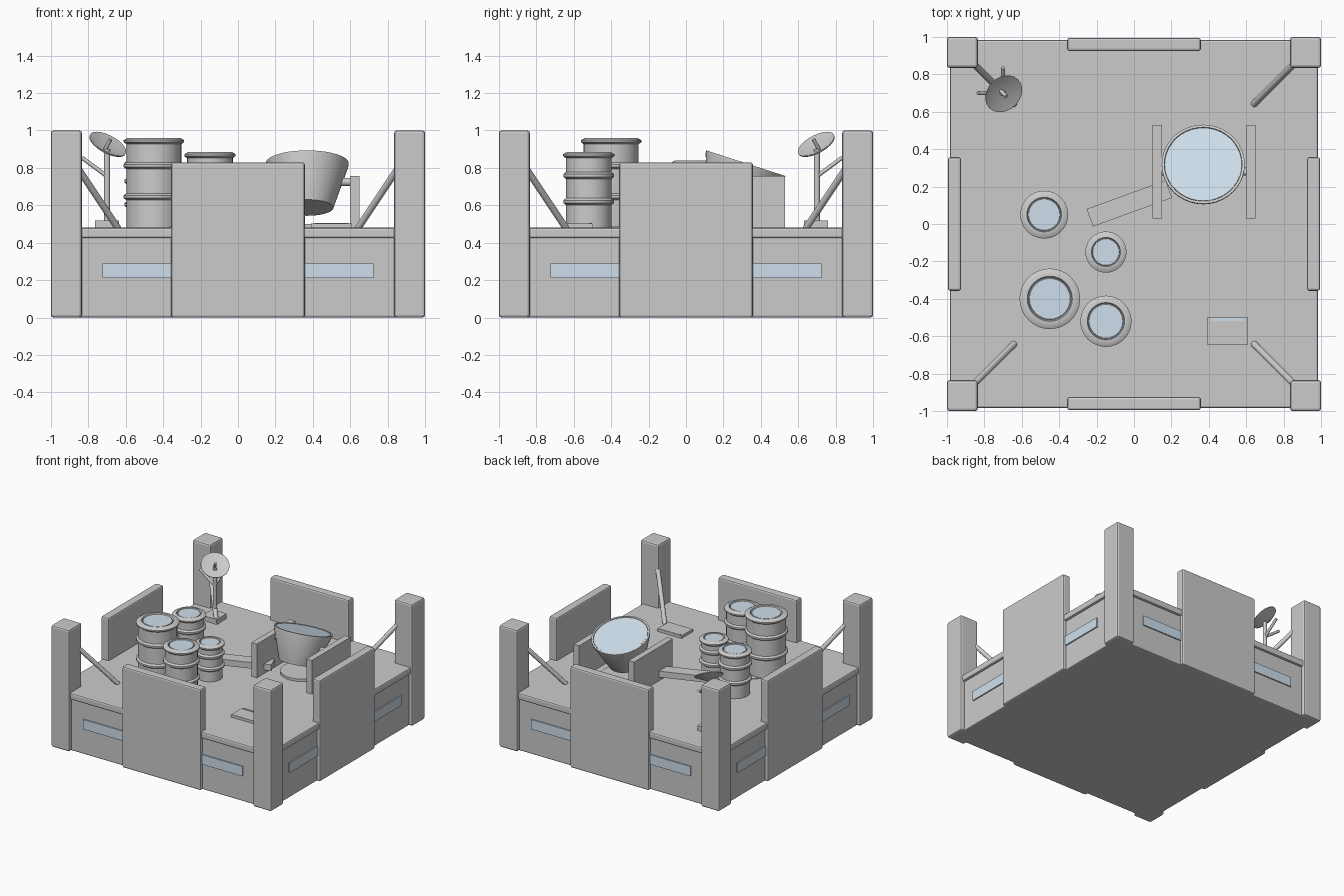
import bpy, bmesh, math
from mathutils import Vector, Matrix

if "Cube" in bpy.data.objects:
    bpy.data.objects.remove(bpy.data.objects["Cube"])

glass = bpy.data.materials.new("pale_blue")
glass.diffuse_color = (0.62, 0.74, 0.84, 1)
glass.use_nodes = True
glass.node_tree.nodes["Principled BSDF"].inputs["Base Color"].default_value = glass.diffuse_color


def finish(name, bm, mat=None, smooth=False, matrix=None):
    bmesh.ops.recalc_face_normals(bm, faces=bm.faces[:])
    me = bpy.data.meshes.new(name)
    bm.to_mesh(me)
    bm.free()
    ob = bpy.data.objects.new(name, me)
    bpy.context.collection.objects.link(ob)
    if matrix:
        ob.matrix_world = matrix
    if mat:
        me.materials.append(mat)
    if smooth:
        bpy.ops.object.select_all(action='DESELECT')
        ob.select_set(True)
        bpy.context.view_layer.objects.active = ob
        bpy.ops.object.shade_smooth_by_angle(angle=math.radians(35))
    return ob


def box(name, lo, hi, bevel=0, mat=None, matrix=None):
    lo, hi = Vector(lo), Vector(hi)
    bm = bmesh.new()
    bmesh.ops.create_cube(bm, size=1)
    for v in bm.verts:
        v.co = (lo + hi) / 2 + v.co * (hi - lo)
    ob = finish(name, bm, mat, matrix=matrix)
    if bevel:
        m = ob.modifiers.new("bevel", 'BEVEL')
        m.width, m.segments = bevel, 2
    return ob


def lathe(name, profile, matrix, segs=32, mat=None):
    """Revolve (radius, height) points around local z."""
    bm = bmesh.new()
    vs = [bm.verts.new((r, 0, z)) for r, z in profile]
    es = [bm.edges.new(p) for p in zip(vs, vs[1:])]
    bmesh.ops.spin(bm, geom=vs + es, axis=(0, 0, 1), cent=(0, 0, 0),
                   angle=2 * math.pi, steps=segs)
    bmesh.ops.remove_doubles(bm, verts=bm.verts[:], dist=1e-5)
    return finish(name, bm, mat, True, matrix)


def aim(pos, direction):
    q = Vector(direction).to_track_quat('Z', 'Y')
    return Matrix.Translation(pos) @ q.to_matrix().to_4x4()


def rod(name, a, b, r, segs=12):
    d = Vector(b) - Vector(a)
    return lathe(name, [(0, 0), (r, 0), (r, d.length), (0, d.length)], aim(a, d), segs)


DECK = 0.48

# Base block and deck slab
box("base_body", (-.968, -.968, 0), (.968, .968, .43), .01)
box("deck_slab", (-.985, -.985, .425), (.985, .985, DECK), .012)

# Wall panels and window strips, one set per side
for i in range(4):
    rot = Matrix.Rotation(i * math.pi / 2, 4, 'Z')
    box("wall_panel", (-.357, -.995, 0), (.357, -.925, .83), .012, matrix=rot)
    for s in (-1, 1):
        xs = sorted((s * .35, s * .725))
        box("window_strip", (xs[0], -.978, .21), (xs[1], -.95, .29), mat=glass, matrix=rot)

# Corner posts with diagonal braces
for sx in (-1, 1):
    for sy in (-1, 1):
        xs, ys = sorted((sx * .835, sx)), sorted((sy * .835, sy))
        box("corner_post", (xs[0], ys[0], 0), (xs[1], ys[1], 1), .014)
        rod("corner_brace", (sx * .64, sy * .64, .475), (sx * .85, sy * .85, .79), .018)


# Hooped tanks with pale lids
def hoop(r, z, w):
    h = .018
    return [(r, z - h), (r + w, z - h * .4), (r + w, z + h * .4), (r, z + h)]


for x, y, r, top in [(-.45, -.40, .147, .96), (-.15, -.52, .122, .885),
                     (-.48, .05, .113, .84), (-.15, -.15, .095, .77)]:
    h = top - DECK
    prof = [(0, 0), (r, 0)]
    for f in (.345, .69):
        prof += hoop(r, f * h, .014)
    prof += [(r, h - .033), (r + .015, h - .022), (r + .015, h - .012),
             (r - .005, h), (r * .82, h), (r * .78, h - .012), (0, h - .012)]
    at = Matrix.Translation((x, y, DECK))
    lathe("tank", prof, at)
    lathe("tank_lid", [(r * .76, h - .014), (r * .74, h - .004), (0, h - .004)], at, 32, glass)

# Floor disc between the tanks
lathe("floor_disc", [(0, 0), (.17, 0), (.17, .006), (0, .006)],
      Matrix.Translation((-.35, -.35, DECK)))

# Tilted bowl on pivots between two cradle plates
t = math.radians(18)
n = Vector((0, math.sin(t), math.cos(t)))
bowl_at = aim((.37, .32, .825), n)
lathe("bowl", [(0, -.25), (.14, -.25), (.222, -.012), (.222, 0), (.208, 0),
               (.206, -.01), (0, -.01)], bowl_at, 40)
lathe("bowl_surface", [(.205, -.01), (.205, -.003), (0, -.003)], bowl_at, 40, glass)
for x in (.10, .60):
    box("cradle_plate", (x, .03, .47), (x + .05, .53, .757))
rod("pivot_pin", (.11, .28, .725), (.63, .28, .725), .022, 16)
lathe("bowl_pad", [(0, 0), (.16, 0), (.16, .02), (0, .02)],
      Matrix.Translation((.37, .30, DECK)))

# Pouring trough running towards the tanks
box("trough", (-.225, -.05, -.025), (.225, .05, .025),
    matrix=Matrix.Translation((-.025, .11, .535)) @ Matrix.Rotation(math.radians(20), 4, 'Z'))

# Low console with a pale strip
box("console", (.39, -.645, .47), (.61, -.50, .502))
box("console_strip", (.41, -.518, .49), (.59, -.502, .506), mat=glass)

# Dish antenna: foot, mast, struts, dish and feed
box("antenna_foot", (-.765, .63, .47), (-.635, .76, .52))
rod("antenna_mast", (-.70, .70, DECK), (-.70, .70, .90), .016)
rod("antenna_strut", (-.70, .70, .755), (-.835, .70, .855), .011)
rod("antenna_strut", (-.70, .70, .755), (-.70, .835, .855), .011)
axis = Vector((.43, -.43, .8)).normalized()
lathe("dish", [(0, -.055), (.108, -.006), (.108, 0), (.10, 0), (0, -.043)],
      aim(Vector((-.695, .695, .928)), axis), 24)
c = Vector((-.695, .695, .928))
rod("dish_feed", c - axis * .045, c + axis * .03, .01)
